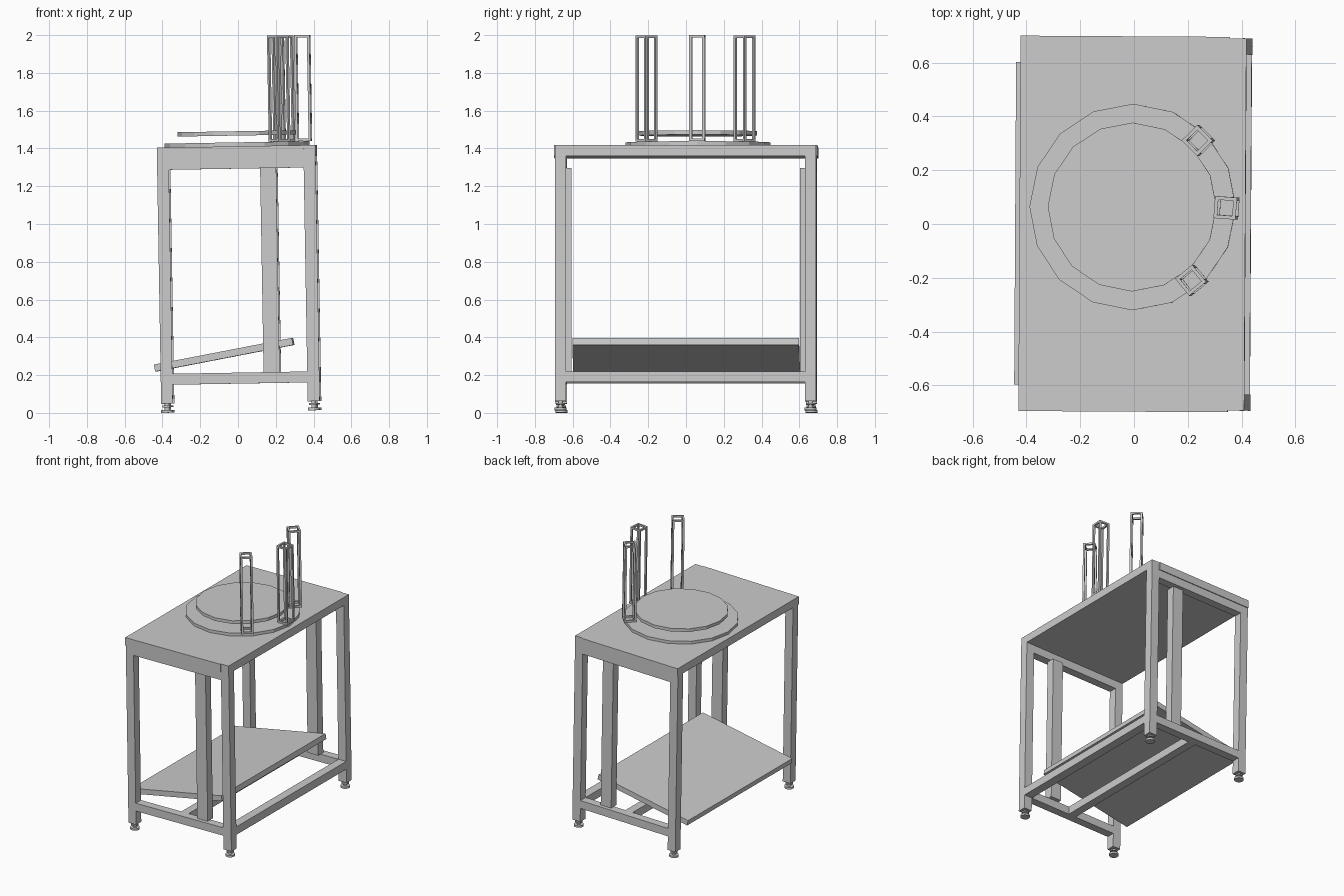
import bpy, bmesh
from math import radians
from mathutils import Matrix, Vector

if "Cube" in bpy.data.objects:
    bpy.data.objects.remove(bpy.data.objects["Cube"])

# The whole bench leans slightly about y and is turned a hair about z
LEAN = Matrix.Rotation(-0.006, 4, 'Z') @ Matrix.Rotation(-0.017, 4, 'Y')


def finish(name, bm):
    bmesh.ops.recalc_face_normals(bm, faces=bm.faces)
    me = bpy.data.meshes.new(name)
    bm.to_mesh(me)
    bm.free()
    ob = bpy.data.objects.new(name, me)
    ob.matrix_world = LEAN
    bpy.context.collection.objects.link(ob)
    return ob


def add_box(bm, x, y, z, m=Matrix.Identity(4)):
    """Box from (min, max) ranges, optionally placed by matrix m."""
    c = Vector([(a + b) / 2 for a, b in (x, y, z)])
    s = [abs(b - a) for a, b in (x, y, z)]
    bmesh.ops.create_cube(bm, size=1, matrix=m @ Matrix.Translation(c) @ Matrix.Diagonal((*s, 1)))


def box(name, x, y, z, m=Matrix.Identity(4)):
    bm = bmesh.new()
    add_box(bm, x, y, z, m)
    return finish(name, bm)


def add_disc(bm, x, y, z0, z1, r, n=16):
    bmesh.ops.create_cone(bm, cap_ends=True, segments=n, radius1=r, radius2=r, depth=z1 - z0,
                          matrix=Matrix.Translation((x, y, (z0 + z1) / 2)))


def disc(name, *args):
    bm = bmesh.new()
    add_disc(bm, *args)
    return finish(name, bm)


LEFT, RIGHT = (-0.402, -0.340), (0.374, 0.438)   # leg ranges in x
SLAB, TOP = 1.353, 1.411                         # table top underside and surface

# Legs with adjustable feet
for side, xr in (("left", LEFT), ("right", RIGHT)):
    for end, s in (("front", -1), ("back", 1)):
        box(f"{end}_{side}_leg", xr, (s * 0.632, s * 0.692), (0.055, SLAB))
        cx, cy = sum(xr) / 2, s * 0.662
        bm = bmesh.new()
        add_disc(bm, cx, cy, 0.007, 0.021, 0.032)
        add_disc(bm, cx, cy, 0.021, 0.056, 0.013)
        add_disc(bm, cx, cy, 0.036, 0.046, 0.025)
        finish(f"{end}_{side}_foot", bm)

# Short end frames: lower rail, upper beam, inner post
inner = (LEFT[1], RIGHT[0])
for end, s in (("front", -1), ("back", 1)):
    box(f"{end}_lower_rail", inner, (s * 0.632, s * 0.692), (0.155, 0.213))
    box(f"{end}_upper_beam", inner, (s * 0.632, s * 0.692), (1.293, SLAB))
    box(f"{end}_inner_post", (0.143, 0.228), (s * 0.605, s * 0.665), (0.213, 1.293))

# Long lower rails: right side and middle
box("right_lower_rail", RIGHT, (-0.632, 0.632), (0.155, 0.213))
box("middle_lower_rail", (-0.01, 0.05), (-0.632, 0.632), (0.155, 0.213))

# Thick table top, stepped in at its right end
SHAPE = [(-0.402, -0.698), (0.376, -0.698), (0.376, -0.692), (0.438, -0.692),
         (0.438, 0.692), (0.376, 0.692), (0.376, 0.698), (-0.402, 0.698)]
bm = bmesh.new()
face = bm.faces.new([bm.verts.new((x, y, SLAB)) for x, y in SHAPE])
up = bmesh.ops.extrude_face_region(bm, geom=[face], use_keep_orig=True)["geom"]
bmesh.ops.translate(bm, vec=(0, 0, TOP - SLAB),
                    verts=[g for g in up if isinstance(g, bmesh.types.BMVert)])
finish("table_top", bm)

# Sloping shelf
box("sloping_shelf", (-0.372, 0.372), (-0.60, 0.60), (-0.019, 0.019),
    Matrix.Translation((-0.068, 0, 0.309)) @ Matrix.Rotation(-0.174, 4, 'Y'))

# Turntable discs, one hovering above the other
disc("base_disc", 0.019, 0.063, TOP, 1.432, 0.384)
disc("upper_disc", 0.018, 0.063, 1.468, 1.491, 0.314)

# Open magazine columns: four rods with a ring at each end
H, T, Z0, Z1 = 0.041, 0.013, 1.432, 1.994
for name, x, y, ang in (("back", 0.267, 0.312, 45), ("middle", 0.373, 0.062, -4),
                        ("front", 0.246, -0.208, -50)):
    m = Matrix.Translation((x, y, 0)) @ Matrix.Rotation(radians(ang), 4, 'Z')
    bm = bmesh.new()
    for a in (-1, 1):
        for b in (-1, 1):
            add_box(bm, (a * (H - T), a * H), (b * (H - T), b * H), (Z0, Z1), m)
        for z in (Z0 + 0.001, Z1 - T):
            add_box(bm, (a * (H - T), a * H), (-H + T, H - T), (z, z + T), m)
            add_box(bm, (-H + T, H - T), (a * (H - T), a * H), (z, z + T), m)
    finish(f"{name}_magazine_column", bm)
